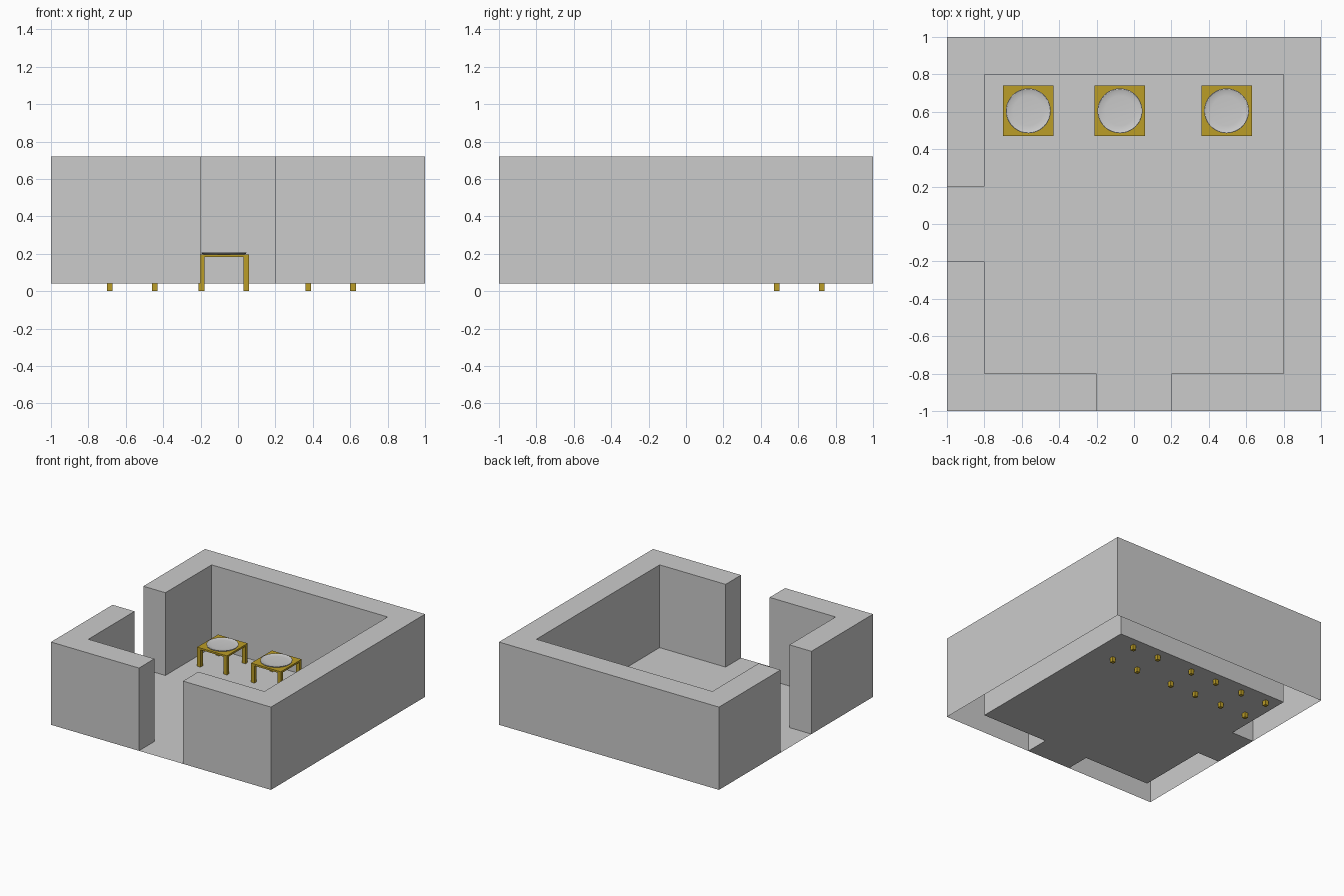
import bpy, bmesh, math

if "Cube" in bpy.data.objects:
    bpy.data.objects.remove(bpy.data.objects["Cube"])

FLOOR_Z, WALL_TOP = 0.04, 0.72
TABLE_TOP, LEG, HALF = 0.197, 0.03, 0.135

wood = bpy.data.materials.new("wood")
wood.diffuse_color = (0.5, 0.34, 0.02, 1)
wood.use_nodes = True
wood.node_tree.nodes["Principled BSDF"].inputs["Base Color"].default_value = wood.diffuse_color


def finish(name, bm, mat=None):
    mesh = bpy.data.meshes.new(name)
    bm.to_mesh(mesh)
    bm.free()
    obj = bpy.data.objects.new(name, mesh)
    bpy.context.collection.objects.link(obj)
    if mat:
        mesh.materials.append(mat)
    return obj


def plan(name, pts, z0, z1=None):
    """Flat face from a plan outline, or a wall shell open underneath."""
    bm = bmesh.new()
    low = [bm.verts.new((x, y, z0)) for x, y in pts]
    if z1 is None:
        bm.faces.new(low)
    else:
        high = [bm.verts.new((x, y, z1)) for x, y in pts]
        bm.faces.new(high)
        for i in range(len(pts)):
            j = (i + 1) % len(pts)
            bm.faces.new((low[i], low[j], high[j], high[i]))
    return finish(name, bm)


def add_box(bm, x0, x1, y0, y1, z0, z1):
    verts = bmesh.ops.create_cube(bm, size=1)["verts"]
    bmesh.ops.scale(bm, vec=(x1 - x0, y1 - y0, z1 - z0), verts=verts)
    bmesh.ops.translate(bm, vec=((x0 + x1) / 2, (y0 + y1) / 2, (z0 + z1) / 2), verts=verts)


def lathe(name, profile, x, y, steps=48):
    bm = bmesh.new()
    verts = [bm.verts.new((r, 0, z)) for r, z in profile]
    edges = [bm.edges.new(p) for p in zip(verts, verts[1:])]
    bmesh.ops.spin(bm, geom=verts + edges, cent=(0, 0, 0), axis=(0, 0, 1),
                   angle=math.tau, steps=steps, use_merge=True)
    bmesh.ops.remove_doubles(bm, verts=bm.verts, dist=1e-5)
    bmesh.ops.recalc_face_normals(bm, faces=bm.faces)
    obj = finish(name, bm)
    obj.location = (x, y, 0)
    bpy.ops.object.select_all(action="DESELECT")
    obj.select_set(True)
    bpy.context.view_layer.objects.active = obj
    bpy.ops.object.shade_smooth_by_angle(angle=math.radians(35))
    return obj


# Room: floor between the walls and through both doorways
plan("floor", [(-0.8, -0.8), (-0.2, -0.8), (-0.2, -1), (0.2, -1), (0.2, -0.8), (0.8, -0.8),
               (0.8, 0.8), (-0.8, 0.8), (-0.8, 0.2), (-1, 0.2), (-1, -0.2), (-0.8, -0.2)], FLOOR_Z)

# Long wall running from the front doorway round to the left doorway
plan("main_wall", [(0.2, -1), (1, -1), (1, 1), (-1, 1), (-1, 0.2), (-0.8, 0.2),
                   (-0.8, 0.8), (0.8, 0.8), (0.8, -0.8), (0.2, -0.8)], FLOOR_Z, WALL_TOP)

# Short corner wall between the doorways
plan("corner_wall", [(-1, -0.2), (-1, -1), (-0.2, -1), (-0.2, -0.8),
                     (-0.8, -0.8), (-0.8, -0.2)], FLOOR_Z, WALL_TOP)

# Three small tables, each with a shallow round plate
PLATE = [(0, 0.196), (0.105, 0.196), (0.118, 0.2), (0.12, 0.206), (0.116, 0.207),
         (0.106, 0.203), (0.08, 0.201), (0, 0.2)]
for n, cx in enumerate((-0.565, -0.075, 0.495), 1):
    cy = 0.605
    bm = bmesh.new()
    add_box(bm, cx - HALF, cx + HALF, cy - HALF, cy + HALF, 0.182, TABLE_TOP)
    for sx in (-1, 1):
        for sy in (-1, 1):
            lx, ly = cx + sx * (HALF - LEG / 2), cy + sy * (HALF - LEG / 2)
            add_box(bm, lx - LEG / 2, lx + LEG / 2, ly - LEG / 2, ly + LEG / 2, 0, 0.182)
    finish(f"table_{n}", bm, wood)
    lathe(f"plate_{n}", PLATE, cx, cy)
